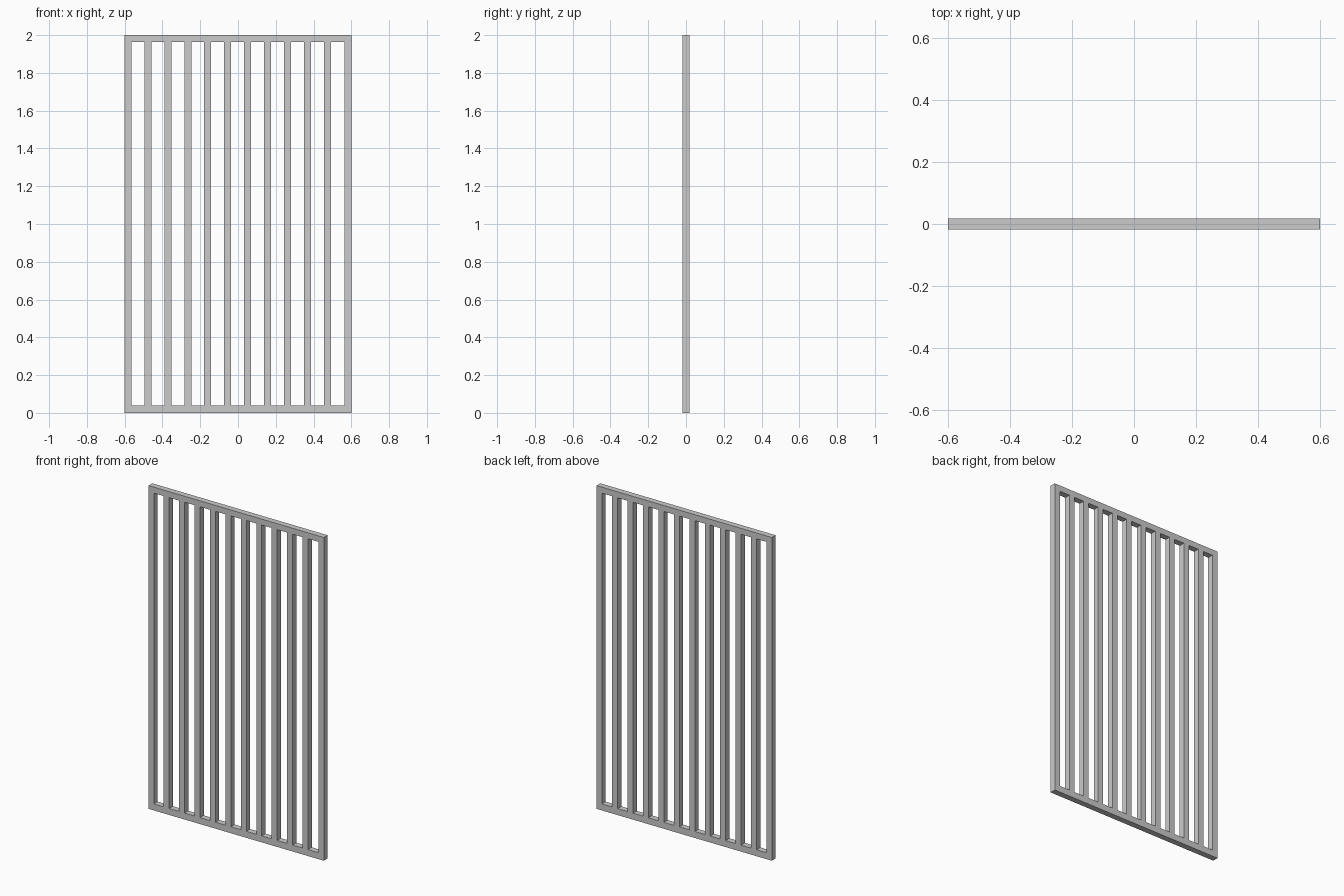
import bpy

if "Cube" in bpy.data.objects:
    bpy.data.objects.remove(bpy.data.objects["Cube"])

W, H, T = 1.2, 2.0, 0.037      # overall width, height, square tube size
BOTTOM = 0.04                  # bottom rail height
BARS = 10


def box(name, x0, x1, z0, z1):
    """Box of the common depth, centred on y = 0."""
    bpy.ops.mesh.primitive_cube_add(size=1, location=((x0 + x1) / 2, 0, (z0 + z1) / 2))
    ob = bpy.context.object
    ob.name = name
    ob.scale = (x1 - x0, T, z1 - z0)
    bpy.ops.object.transform_apply(location=False, rotation=False, scale=True)
    return ob


# Horizontal rails
box("bottom_rail", -W / 2, W / 2, 0, BOTTOM)
box("top_rail", -W / 2, W / 2, H - T, H)

# Side posts between the rails
box("left_post", -W / 2, -W / 2 + T, BOTTOM, H - T)
box("right_post", W / 2 - T, W / 2, BOTTOM, H - T)

# Evenly spaced vertical bars
for i in range(BARS):
    x = -0.477 + i * 0.1056
    box(f"bar_{i + 1}", x - T / 2, x + T / 2, BOTTOM, H - T)
